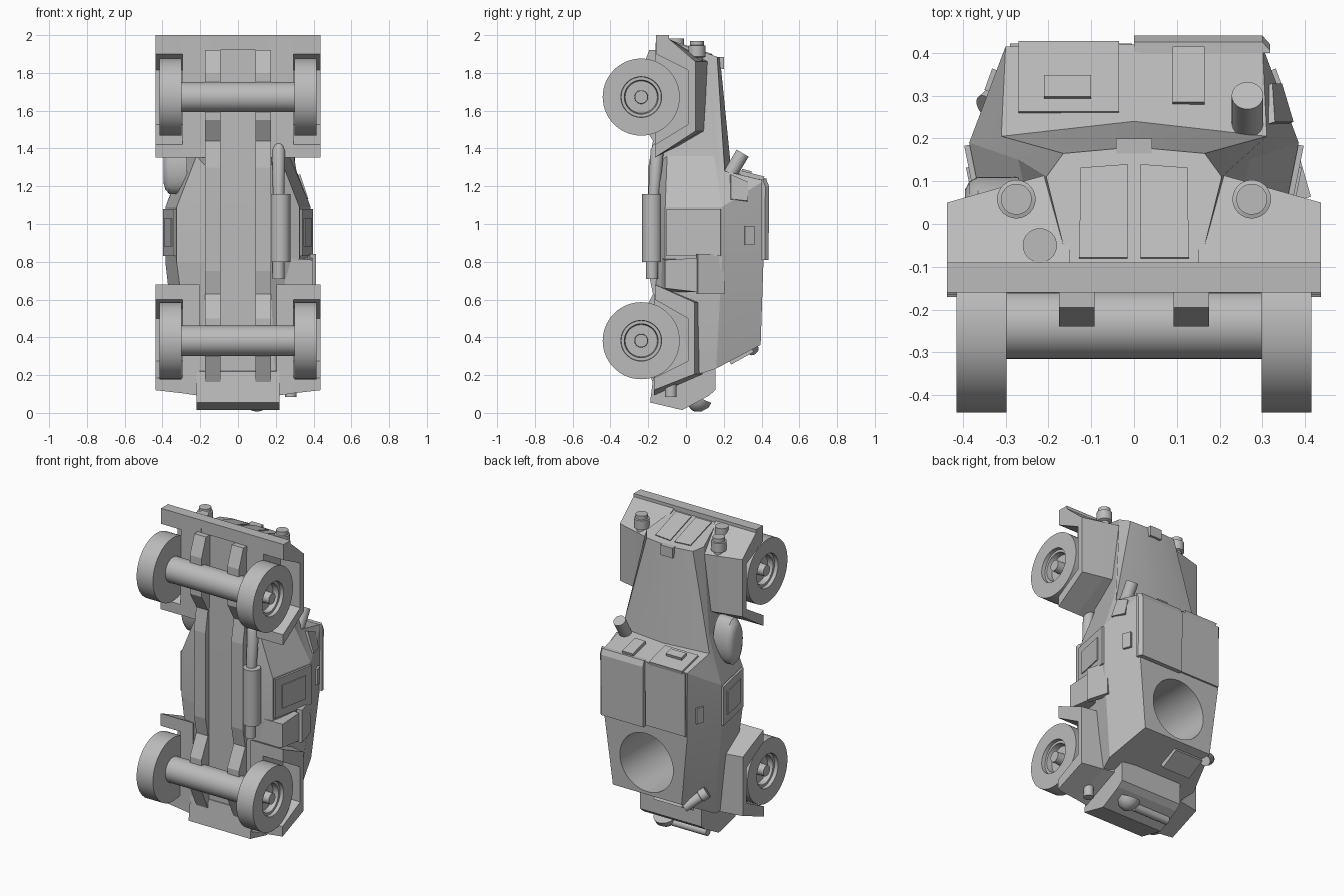
import bpy, bmesh, math
from mathutils import Vector

if "Cube" in bpy.data.objects:
    bpy.data.objects.remove(bpy.data.objects["Cube"])

paint = bpy.data.materials.new("plain_grey")
paint.use_nodes = True
paint.diffuse_color = (0.5, 0.5, 0.5, 1)
paint.node_tree.nodes["Principled BSDF"].inputs["Base Color"].default_value = (0.5, 0.5, 0.5, 1)


def finish(name, bm, smooth=False):
    bmesh.ops.remove_doubles(bm, verts=bm.verts, dist=1e-5)
    bmesh.ops.recalc_face_normals(bm, faces=bm.faces)
    mesh = bpy.data.meshes.new(name)
    bm.to_mesh(mesh)
    bm.free()
    mesh.materials.append(paint)
    ob = bpy.data.objects.new(name, mesh)
    bpy.context.collection.objects.link(ob)
    if smooth:
        bpy.ops.object.select_all(action='DESELECT')
        ob.select_set(True)
        bpy.context.view_layer.objects.active = ob
        bpy.ops.object.shade_smooth_by_angle(angle=math.radians(35))
    return ob


def loft(name, rings, smooth=False):
    """Skin a list of closed rings and cap both ends."""
    bm = bmesh.new()
    rows = [[bm.verts.new(p) for p in ring] for ring in rings]
    n = len(rows[0])
    for a, b in zip(rows, rows[1:]):
        for i in range(n):
            j = (i + 1) % n
            bm.faces.new((a[i], a[j], b[j], b[i]))
    bm.faces.new(rows[0])
    bm.faces.new(rows[-1])
    return finish(name, bm, smooth)


def prism(name, x0, x1, outline, outline2=None):
    """Extrude a (y, z) outline along x, optionally changing shape."""
    return loft(name, [[(x0, y, z) for y, z in outline],
                       [(x1, y, z) for y, z in outline2 or outline]])


def box(name, x, y, z):
    return prism(name, x[0], x[1], [(y[0], z[0]), (y[1], z[0]), (y[1], z[1]), (y[0], z[1])])


def turned(name, start, end, profile, sides=40):
    """Turn a (distance 0-1, radius) profile about the start-end axis."""
    a, d = Vector(start), Vector(end) - Vector(start)
    u = d.orthogonal().normalized()
    v = d.normalized().cross(u)
    angles = [i * math.tau / sides for i in range(sides)]
    return loft(name, [[a + d * t + (u * math.cos(q) + v * math.sin(q)) * r for q in angles]
                       for t, r in profile], True)


def tube(name, start, end, r, sides=32):
    return turned(name, start, end, [(0, r), (1, r)], sides)


def slab(name, corners, thick):
    """Plate standing proud of a panel, along the corner normal."""
    c = [Vector(p) for p in corners]
    n = (c[1] - c[0]).cross(c[2] - c[0]).normalized()
    return loft(name, [[p - n * 0.02 for p in c], [p + n * thick for p in c]])


def flip(corners, s):
    """Mirror corners to a side and keep their winding."""
    pts = [(s * x, y, z) for x, y, z in corners]
    return pts if s > 0 else pts[::-1]


# Armoured hull: half sections from belly to roof centre, nose to tail
sections = [
    [(.15, -.15, 1.97), (.155, -.09, 1.97), (.205, .11, 1.905), (.165, .165, 1.885), (0, .18, 1.88)],
    [(.165, -.165, 1.3), (.22, -.1, 1.36), (.27, .15, 1.36), (.31, .205, 1.28), (0, .24, 1.28)],
    [(.165, -.165, 1.1), (.325, -.11, 1.09), (.385, .19, 1.09), (.3, .415, 1.23), (0, .42, 1.23)],
    [(.165, -.165, .8), (.325, -.11, .8), (.385, .19, .8), (.295, .41, .8), (0, .41, .8)],
    [(.2, -.165, .16), (.24, -.1, .15), (.32, .16, .235), (.245, .395, .36), (0, .395, .36)],
]
hull = loft("hull", [s + [(-x, y, z) for x, y, z in s[-2::-1]] for s in sections])

# Open turret ring
cutter = tube("turret_cutter", (0, .6, .57), (0, -.1, .57), .19, 48)
cut = hull.modifiers.new("turret_ring", 'BOOLEAN')
cut.object, cut.operation, cut.solver = cutter, 'DIFFERENCE', 'EXACT'
bpy.ops.object.select_all(action='DESELECT')
bpy.context.view_layer.objects.active = hull
hull.select_set(True)
bpy.ops.object.modifier_apply(modifier="turret_ring")
bpy.data.objects.remove(cutter)
bpy.ops.object.shade_smooth_by_angle(angle=math.radians(12))

# Bumper and tail box
box("front_bumper", (-.437, .437), (-.16, -.09), (1.92, 2))
prism("tail_box", -.22, .22, [(.155, .26), (.155, .12), (.12, .09), (-.02, .015),
                              (-.19, .055), (-.17, .22)])
tube("tail_roller", (-.2, .06, .045), (.05, .06, .045), .025)
turned("tail_vent", (.1, .07, .08), (.1, .04, .01), [(0, .07), (.4, .065), (.8, .04), (1, .01)])
tube("tail_lamp", (.28, -.08, .18), (.28, -.08, .085), .03)


def front_shape(top):
    return [(-.16, 1.98), (-.09, 1.98), (top, 1.86), (top * .8 + .01, 1.492), (-.165, 1.352)]


def rear_shape(top):
    return [(-.165, .68), (top, .585), (top, .205), (-.17, .065 + (.13 - top) * .65)]


front_arch = [(-.165, 1.42), (.01, 1.527), (.01, 1.815), (-.16, 1.9)]
rear_arch = [(-.17, .185), (.01, .275), (.01, .5), (-.165, .6)]

for s, side in ((1, "left"), (-1, "right")):
    # Mudguards: solid inner half, arched outer half
    for end, shape, arch, inner, tops in (
            ("front", front_shape, front_arch, .15, (.13, .09, .05)),
            ("rear", rear_shape, rear_arch, .205, (.09, .07, .045))):
        prism(f"{end}_{side}_inner_guard", s * inner, s * .295, shape(tops[0]), shape(tops[1]))
        prism(f"{end}_{side}_mudguard", s * .295, s * .437, shape(tops[1]) + arch, shape(tops[2]) + arch)
    # Wheels with a dished rim and hub
    for end, z in (("front", 1.672), ("rear", .382)):
        turned(f"{end}_{side}_wheel", (s * .298, -.237, z), (s * .415, -.237, z),
               [(0, .204), (1, .204), (1, .108), (.8, .106), (.8, .09), (.5, .085),
                (.5, .036), (.95, .034)], 56)
    # Chassis rail, deeper over the axles
    prism(f"{side}_chassis_rail", s * .092, s * .175,
          [(-.1, 1.92), (-.195, 1.92), (-.24, 1.8), (-.24, 1.55), (-.175, 1.44), (-.2, 1.3),
           (-.2, .75), (-.175, .63), (-.24, .5), (-.24, .3), (-.17, .15), (-.1, .15)])
    # Head lamps
    turned(f"{side}_head_lamp", (s * .275, .058, 1.84), (s * .275, .058, 1.97),
           [(0, .03), (.3, .03), (.35, .045), (.8, .045), (.82, .036), (1, .036)])
    # Grille doors on the sloping nose
    slab(f"{side}_grille_door", flip([(.015, -.08, 1.967), (.128, -.08, 1.967),
                                      (.125, .13, 1.897), (.015, .138, 1.894)], s), .006)
    # Side door with a raised frame
    slab(f"{side}_side_door", flip([(.328, -.1, .83), (.385, .185, .83),
                                    (.385, .185, 1.08), (.328, -.1, 1.08)], s), .012)
    slab(f"{side}_door_panel", flip([(.339, -.05, .88), (.376, .135, .88),
                                     (.376, .135, 1.03), (.339, -.05, 1.03)], s), .017)
    # Pistol port cover
    slab(f"{side}_port_cover", flip([(.34, .31, .89), (.322, .36, .89),
                                     (.322, .36, .99), (.34, .31, .99)], s), .01)

for end, z in (("front", 1.672), ("rear", .382)):
    tube(f"{end}_axle", (-.298, -.235, z), (.298, -.235, z), .08, 40)

# Roof hatches
roof_hatch = [(.4, .81), (.437, .81), (.44, 1.2), (.425, 1.235), (.4, 1.235)]
prism("left_roof_hatch", 0, .3, roof_hatch)
prism("left_hatch_edge", .3, .318, roof_hatch, [(y - .02 if y > .41 else y, z) for y, z in roof_hatch])
box("right_roof_hatch", (-.29, -.005), (.4, .422), (.82, 1.225))


def windscreen(x0, x1, y0, y1):
    """Corners on the raked front plate."""
    def depth(y):
        return 1.28 - (y - .225) * .26
    return [(x0, y0, depth(y0)), (x1, y0, depth(y0)), (x1, y1, depth(y1)), (x0, y1, depth(y1))]


slab("driver_visor", windscreen(-.27, -.035, .26, .425), .012)
slab("driver_slit", windscreen(-.21, -.1, .29, .34), .03)
slab("crew_visor", windscreen(.09, .165, .28, .41), .02)
box("bonnet_cap", (-.042, .042), (.15, .2), (1.82, 1.885))

# Front tube, rear tube and horn
tube("front_tube", (.265, .225, 1.25), (.265, .3, 1.375), .037)
turned("rear_tube", (-.24, .36, .33), (-.34, .27, .42), [(0, .03), (.7, .03), (.72, .036), (1, .036)])
tube("horn", (-.22, -.05, 1.88), (-.22, -.05, 1.982), .04)

# Quarter window, tail hatch and stowage
slab("quarter_plate", [(.362, .235, 1.13), (.335, .325, 1.12),
                       (.312, .325, 1.22), (.318, .235, 1.26)], .012)
slab("tail_hatch", [(-.22, .35, .338), (-.02, .35, .338), (-.02, .23, .272), (-.22, .23, .272)], .018)
prism("stowage_box", .25, .395, [(-.13, .64), (.06, .64), (.06, .82), (-.13, .82)],
      [(-.11, .66), (.06, .64), (.06, .82), (-.11, .81)])
slab("stowage_lid", [(.4, .06, .63), (.36, .2, .63), (.36, .2, .84), (.4, .06, .84)], .014)

# Flat oval cover stowed on the right flank
turns = [i * math.tau / 32 for i in range(32)]
loft("flank_cover", [[(x, .035 + .075 * k * math.cos(q), 1.31 + .15 * k * math.sin(q)) for q in turns]
                     for x, k in ((-.27, 1), (-.365, 1), (-.385, .85), (-.395, .6))], True)

# Exhaust silencer and pipe
tube("silencer", (.225, -.18, .8), (.225, -.18, 1.16), .052)
turned("exhaust_front", (.215, -.17, 1.15), (.215, -.15, 1.43), [(0, .03), (.85, .035), (.95, .025), (1, .01)])
tube("exhaust_tail", (.215, -.18, .71), (.215, -.18, .82), .032)
